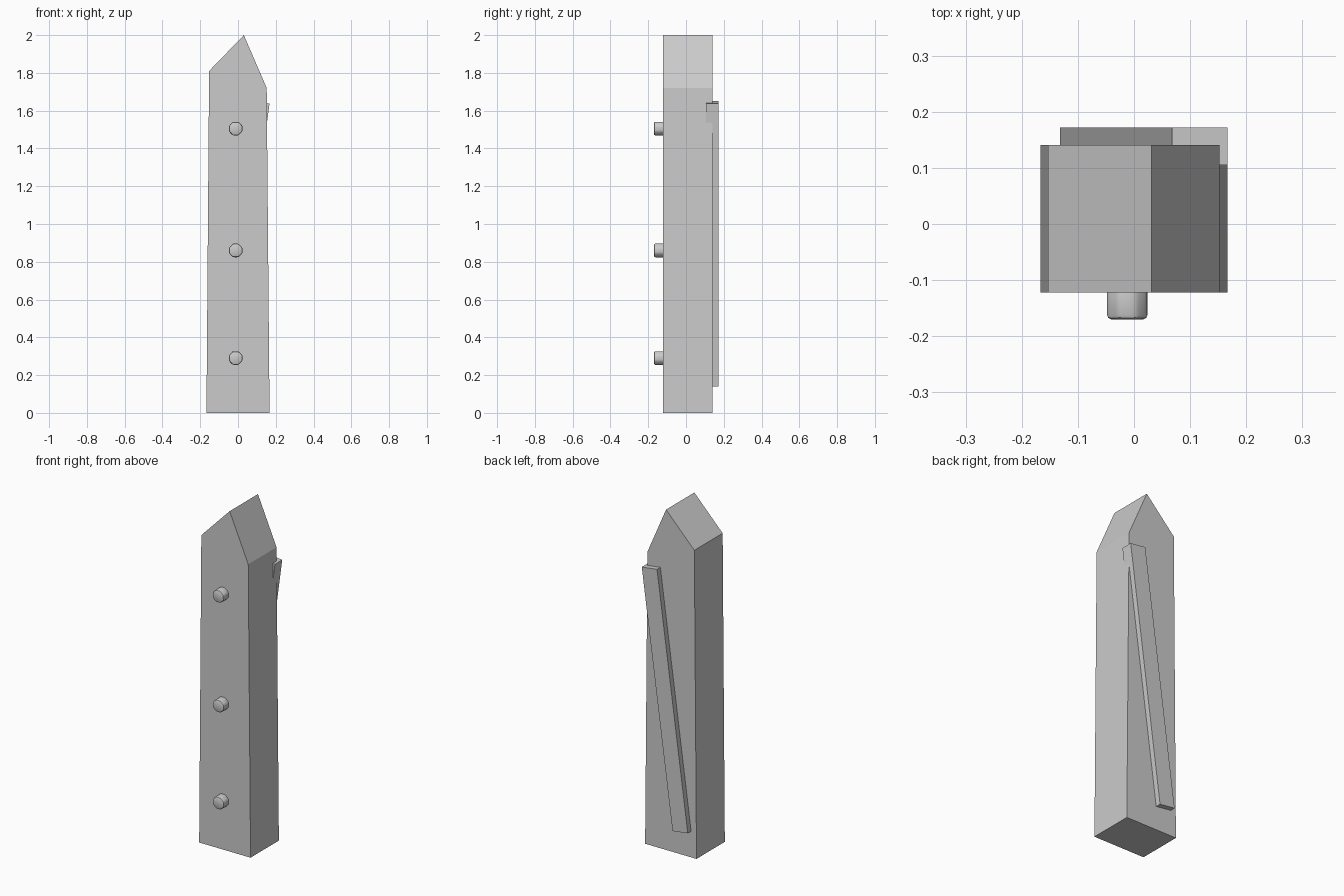
import bpy, bmesh
from math import pi
from mathutils import Matrix

if "Cube" in bpy.data.objects:
    bpy.data.objects.remove(bpy.data.objects["Cube"])


def finish(name, bm):
    bmesh.ops.recalc_face_normals(bm, faces=bm.faces)
    mesh = bpy.data.meshes.new(name)
    bm.to_mesh(mesh)
    bm.free()
    obj = bpy.data.objects.new(name, mesh)
    bpy.context.collection.objects.link(obj)
    return obj


def slab(name, profile, y0, y1):
    """Extrude an xz outline from y0 to y1."""
    bm = bmesh.new()
    face = bm.faces.new([bm.verts.new((x, y0, z)) for x, z in profile])
    ext = bmesh.ops.extrude_face_region(bm, geom=[face])
    verts = [v for v in ext["geom"] if isinstance(v, bmesh.types.BMVert)]
    bmesh.ops.translate(bm, verts=verts, vec=(0, y1 - y0, 0))
    return finish(name, bm)


def peg(name, x, z, y0, y1, radius):
    """Octagonal peg along y with softened edges."""
    bm = bmesh.new()
    place = (Matrix.Translation((x, (y0 + y1) / 2, z))
             @ Matrix.Rotation(pi / 2, 4, 'X') @ Matrix.Rotation(pi / 8, 4, 'Z'))
    bmesh.ops.create_cone(bm, cap_ends=True, segments=8, radius1=radius,
                          radius2=radius, depth=y1 - y0, matrix=place)
    bmesh.ops.bevel(bm, geom=bm.edges[:], offset=0.008, segments=2,
                    profile=0.5, affect='EDGES')
    obj = finish(name, bm)
    bpy.context.view_layer.objects.active = obj
    obj.select_set(True)
    bpy.ops.object.shade_smooth_by_angle()
    obj.select_set(False)
    return obj


# Tapered plank with a lopsided point
slab("post", [(-0.167, 0), (0.167, 0), (0.152, 1.72), (0.031, 2.0), (-0.153, 1.81)],
     -0.122, 0.141)

# Slanted brace on the back, partly sunk into the post
slab("back_brace", [(-0.132, 0.153), (-0.033, 0.14), (0.167, 1.638), (0.068, 1.651)],
     0.105, 0.172)

# Row of pegs on the front
for i, z in enumerate((0.29, 0.86, 1.505)):
    peg(f"front_peg_{i + 1}", -0.012, z, -0.17, -0.10, 0.039)
